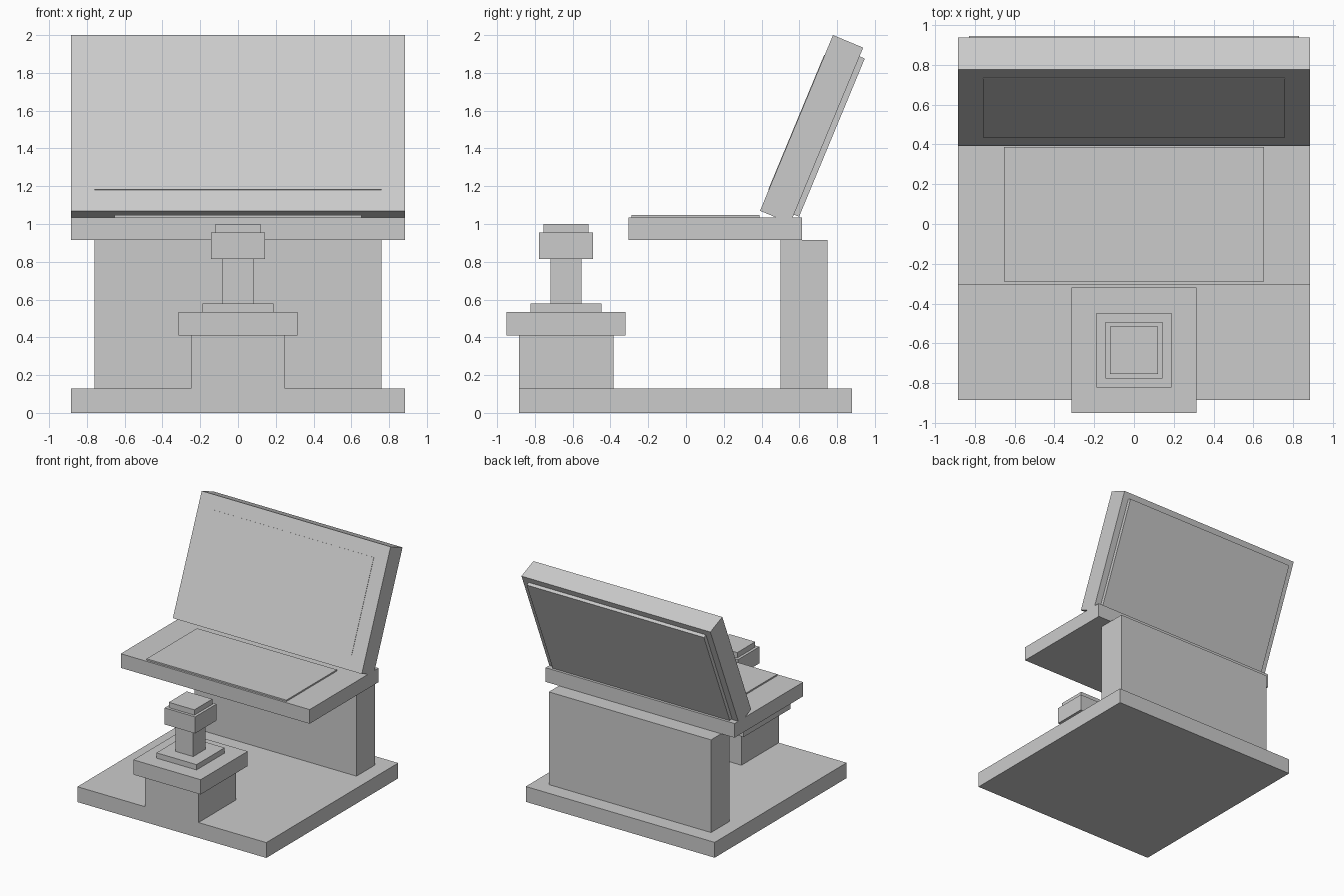
import bpy
import math
from mathutils import Matrix, Vector

if "Cube" in bpy.data.objects:
    bpy.data.objects.remove(bpy.data.objects["Cube"])


def box(name, x, y, z, frame=Matrix.Identity(4)):
    """Box of half-width x spanning the y and z ranges, placed in a local frame."""
    bpy.ops.mesh.primitive_cube_add(size=1)
    ob = bpy.context.object
    ob.name = name
    centre = Vector((0, sum(y) / 2, sum(z) / 2))
    size = Matrix.Diagonal((2 * x, y[1] - y[0], z[1] - z[0], 1))
    ob.data.transform(frame @ Matrix.Translation(centre) @ size)
    return ob


# Base, rear support and control desk
box("base", 0.885, (-0.885, 0.88), (0, 0.13))
box("rear_support", 0.76, (0.50, 0.75), (0.13, 0.915))
box("desk", 0.885, (-0.305, 0.615), (0.915, 1.035))
box("desk_pad", 0.655, (-0.288, 0.388), (1.035, 1.047))

# Display leaning back about its lower front edge
tilt = Matrix.Translation((0, 0.392, 1.07)) @ Matrix.Rotation(-math.radians(22.55), 4, 'X')
box("display_housing", 0.885, (0, 0.173), (0, 1.007), tilt)
box("display_screen", 0.76, (-0.003, 0.01), (0.12, 0.892), tilt)
box("display_back_panel", 0.83, (0.173, 0.203), (0.05, 0.957), tilt)

# Front pedestal: stacked square blocks around one axis (half-size, bottom, top)
pedestal = [
    ("pedestal_block", 0.25, 0.13, 0.41),
    ("pedestal_slab", 0.315, 0.41, 0.535),
    ("stick_plate", 0.188, 0.535, 0.58),
    ("stick_post", 0.083, 0.58, 0.815),
    ("stick_head", 0.143, 0.815, 0.955),
    ("stick_cap", 0.12, 0.955, 1.0),
]
for name, r, z0, z1 in pedestal:
    box(name, r, (-0.635 - r, -0.635 + r), (z0, z1))
